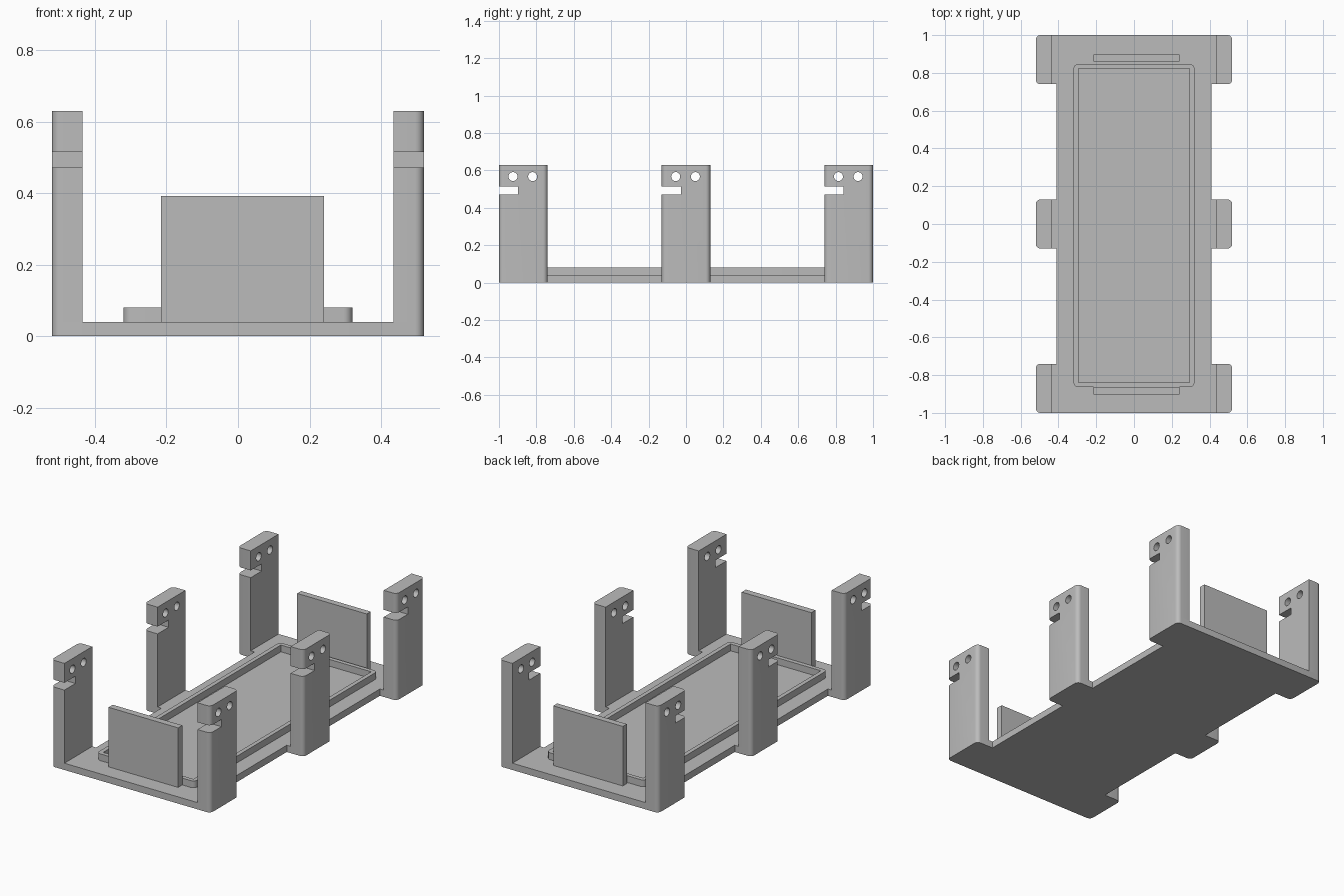
import bpy, bmesh, math
from mathutils import Vector

if "Cube" in bpy.data.objects:
    bpy.data.objects.remove(bpy.data.objects["Cube"])

grey = bpy.data.materials.new("mid grey")
grey.diffuse_color = (0.5, 0.5, 0.5, 1)
grey.use_nodes = True
grey.node_tree.nodes["Principled BSDF"].inputs["Base Color"].default_value = grey.diffuse_color


def rounded(points):
    """Outline from (x, y, radius) corners; radius 0 stays sharp."""
    out = []
    for i, (x, y, r) in enumerate(points):
        p = Vector((x, y))
        if r == 0:
            out.append(p)
            continue
        a = (Vector(points[i - 1][:2]) - p).normalized()
        b = (Vector(points[(i + 1) % len(points)][:2]) - p).normalized()
        c = p + (a + b) * r
        for k in range(7):
            t = math.pi / 2 * k / 6
            out.append(c - b * r * math.cos(t) - a * r * math.sin(t))
    return out


def prism(name, outline, z0, z1):
    """Vertical extrusion of a plan outline."""
    bm = bmesh.new()
    face = bm.faces.new([bm.verts.new((p[0], p[1], z0)) for p in outline])
    top = bmesh.ops.extrude_face_region(bm, geom=[face])["geom"]
    verts = [v for v in top if isinstance(v, bmesh.types.BMVert)]
    bmesh.ops.translate(bm, verts=verts, vec=(0, 0, z1 - z0))
    bmesh.ops.recalc_face_normals(bm, faces=bm.faces)
    mesh = bpy.data.meshes.new(name)
    bm.to_mesh(mesh)
    bm.free()
    mesh.materials.append(grey)
    ob = bpy.data.objects.new(name, mesh)
    bpy.context.collection.objects.link(ob)
    return ob


def box(name, x0, x1, y0, y1, z0, z1):
    return prism(name, [(x0, y0), (x1, y0), (x1, y1), (x0, y1)], z0, z1)


def cut(ob, cutter):
    """Subtract a cutter for good and discard it."""
    mod = ob.modifiers.new("cut", "BOOLEAN")
    mod.operation = "DIFFERENCE"
    mod.solver = "EXACT"
    mod.object = cutter
    bpy.context.view_layer.objects.active = ob
    bpy.ops.object.modifier_apply(modifier=mod.name)
    bpy.data.objects.remove(cutter)


def smooth(ob):
    bpy.ops.object.select_all(action="DESELECT")
    ob.select_set(True)
    bpy.context.view_layer.objects.active = ob
    bpy.ops.object.shade_smooth_by_angle(angle=math.radians(30))


EDGE, INNER, OUTER = 0.41, 0.435, 0.52
FLOOR, TOP, R = 0.04, 0.63, 0.025
SPANS = [(-1, -0.74), (-0.13, 0.13), (0.74, 1)]

# Base plate with three tabs on each side
right = []
for y0, y1 in SPANS:
    if y0 > -1:
        right.append((EDGE, y0, 0))
    right += [(OUTER, y0, R), (OUTER, y1, R)]
    if y1 < 1:
        right.append((EDGE, y1, 0))
left = [(-x, y, r) for x, y, r in reversed(right)]
smooth(prism("base_plate", rounded(right + left), 0, FLOOR))

# Six posts, each with an open slot at the front edge and two holes
for s in (-1, 1):
    for y0, y1 in SPANS:
        plan = [(s * INNER, y0, 0), (s * OUTER, y0, R),
                (s * OUTER, y1, R), (s * INNER, y1, 0)]
        post = prism("post", rounded(plan), FLOOR, TOP)
        cut(post, box("slot_cutter", s * 0.48 - 0.1, s * 0.48 + 0.1,
                      y0 - 0.1, y0 + 0.103, 0.472, 0.515))
        for dy in (0.075, 0.18):
            bpy.ops.mesh.primitive_cylinder_add(
                vertices=32, radius=0.024, depth=0.3,
                location=(s * 0.48, y0 + dy, 0.567), rotation=(0, math.pi / 2, 0))
            drill = bpy.context.object
            drill.data.materials.append(grey)
            cut(post, drill)
        smooth(post)

# Raised rim: rounded outside, square inside
X, Y0, Y1, W = 0.32, -0.863, 0.847, 0.025
rim = prism("tray_rim", rounded([(-X, Y0, R), (X, Y0, R), (X, Y1, R), (-X, Y1, R)]),
            FLOOR, 0.08)
cut(rim, box("rim_cutter", -X + W, X - W, Y0 + W, Y1 - W, -0.1, 0.2))
smooth(rim)

# Upright end plates
box("front_end_plate", -0.215, 0.24, -0.902, -0.863, FLOOR, 0.392)
box("back_end_plate", -0.215, 0.24, 0.86, 0.897, FLOOR, 0.392)
